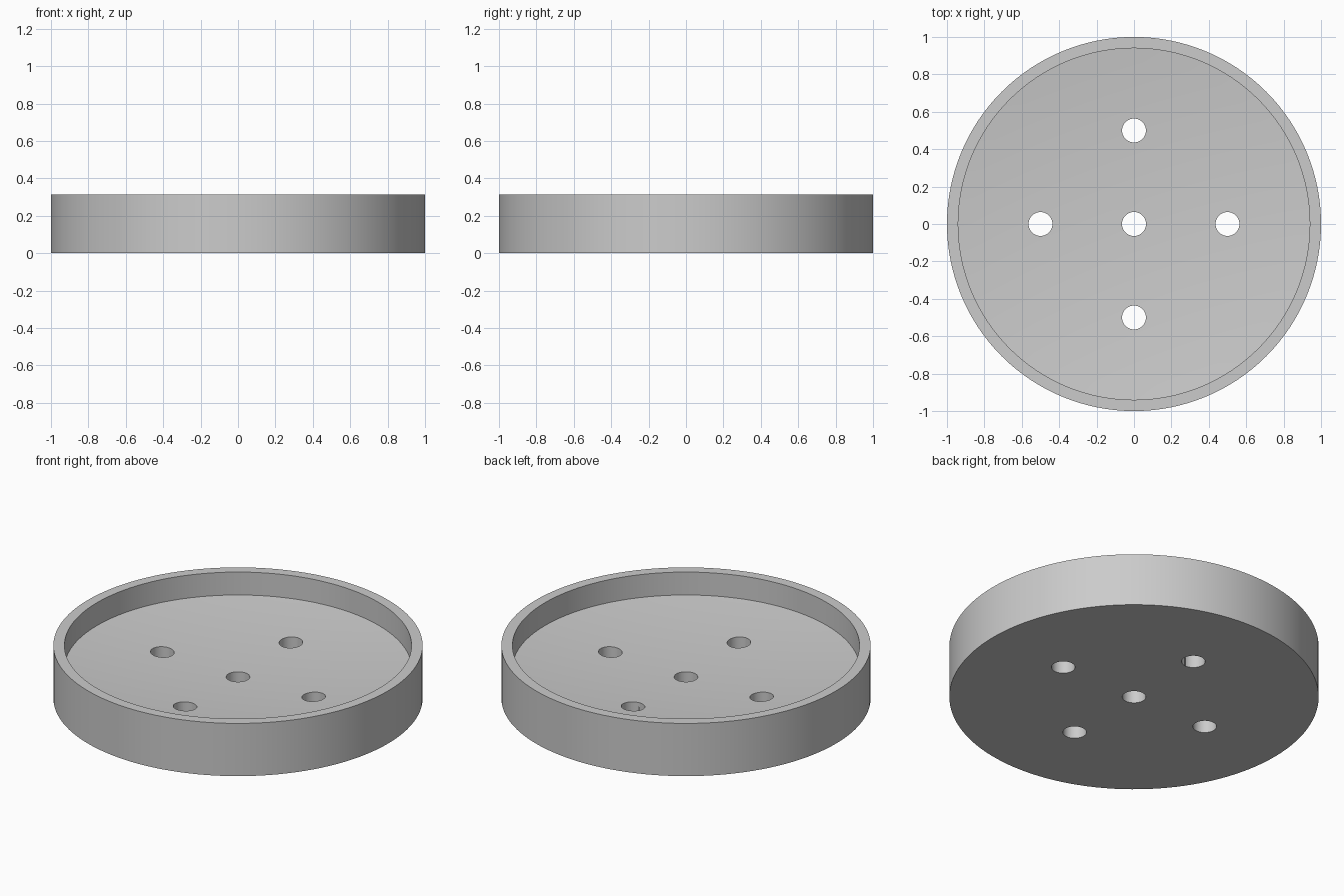
import bpy, bmesh, math

cube = bpy.data.objects.get("Cube")
if cube:
    bpy.data.objects.remove(cube)

HEIGHT, RIM_RADIUS, HOLE_RADIUS, HOLE_OFFSET = 0.315, 0.94, 0.064, 0.5
FLOOR_CENTRE, FLOOR_EDGE = 0.127, 0.178
SEGMENTS, FLOOR_RINGS = 128, 12

grey = bpy.data.materials.new("plain grey")
grey.use_nodes = True
colour = (0.6, 0.6, 0.6, 1)
grey.diffuse_color = colour
grey.node_tree.nodes["Principled BSDF"].inputs["Base Color"].default_value = colour


def floor_height(r):
    return FLOOR_CENTRE + (FLOOR_EDGE - FLOOR_CENTRE) * (r / RIM_RADIUS) ** 2


def lathe(name, profile):
    """Spin a closed (radius, height) profile around z."""
    bm = bmesh.new()
    rings = []
    for i in range(SEGMENTS):
        a = math.tau * i / SEGMENTS
        rings.append([bm.verts.new((r * math.cos(a), r * math.sin(a), z)) for r, z in profile])
    for i in range(SEGMENTS):
        a, b = rings[i], rings[(i + 1) % SEGMENTS]
        for j in range(len(profile)):
            k = (j + 1) % len(profile)
            bm.faces.new((a[j], b[j], b[k], a[k]))
    bmesh.ops.recalc_face_normals(bm, faces=bm.faces)
    mesh = bpy.data.meshes.new(name)
    bm.to_mesh(mesh)
    bm.free()
    mesh.materials.append(grey)
    obj = bpy.data.objects.new(name, mesh)
    bpy.context.collection.objects.link(obj)
    return obj


# Round tray: flat base, upright rim, shallow dished floor, central hole
profile = [(HOLE_RADIUS, 0), (1, 0), (1, HEIGHT), (RIM_RADIUS, HEIGHT)]
for i in range(FLOOR_RINGS + 1):
    r = RIM_RADIUS + (HOLE_RADIUS - RIM_RADIUS) * i / FLOOR_RINGS
    profile.append((r, floor_height(r)))
tray = lathe("round_tray", profile)

# Four holes around the centre
for i in range(4):
    a = math.pi / 2 * i
    bpy.ops.mesh.primitive_cylinder_add(
        vertices=48, radius=HOLE_RADIUS, depth=1,
        location=(HOLE_OFFSET * math.cos(a), HOLE_OFFSET * math.sin(a), 0.1))
    cutter = bpy.context.object
    cutter.name = "hole_cutter"
    cutter.hide_render = True
    cutter.data.materials.append(grey)
    bpy.context.view_layer.objects.active = tray
    cut = tray.modifiers.new("hole", "BOOLEAN")
    cut.operation = "DIFFERENCE"
    cut.solver = "EXACT"
    cut.object = cutter
    bpy.ops.object.modifier_apply(modifier=cut.name)
    bpy.data.objects.remove(cutter)

# Smooth walls with crisp edges
bpy.ops.object.select_all(action="DESELECT")
tray.select_set(True)
bpy.context.view_layer.objects.active = tray
bpy.ops.object.shade_smooth_by_angle(angle=math.radians(30))
